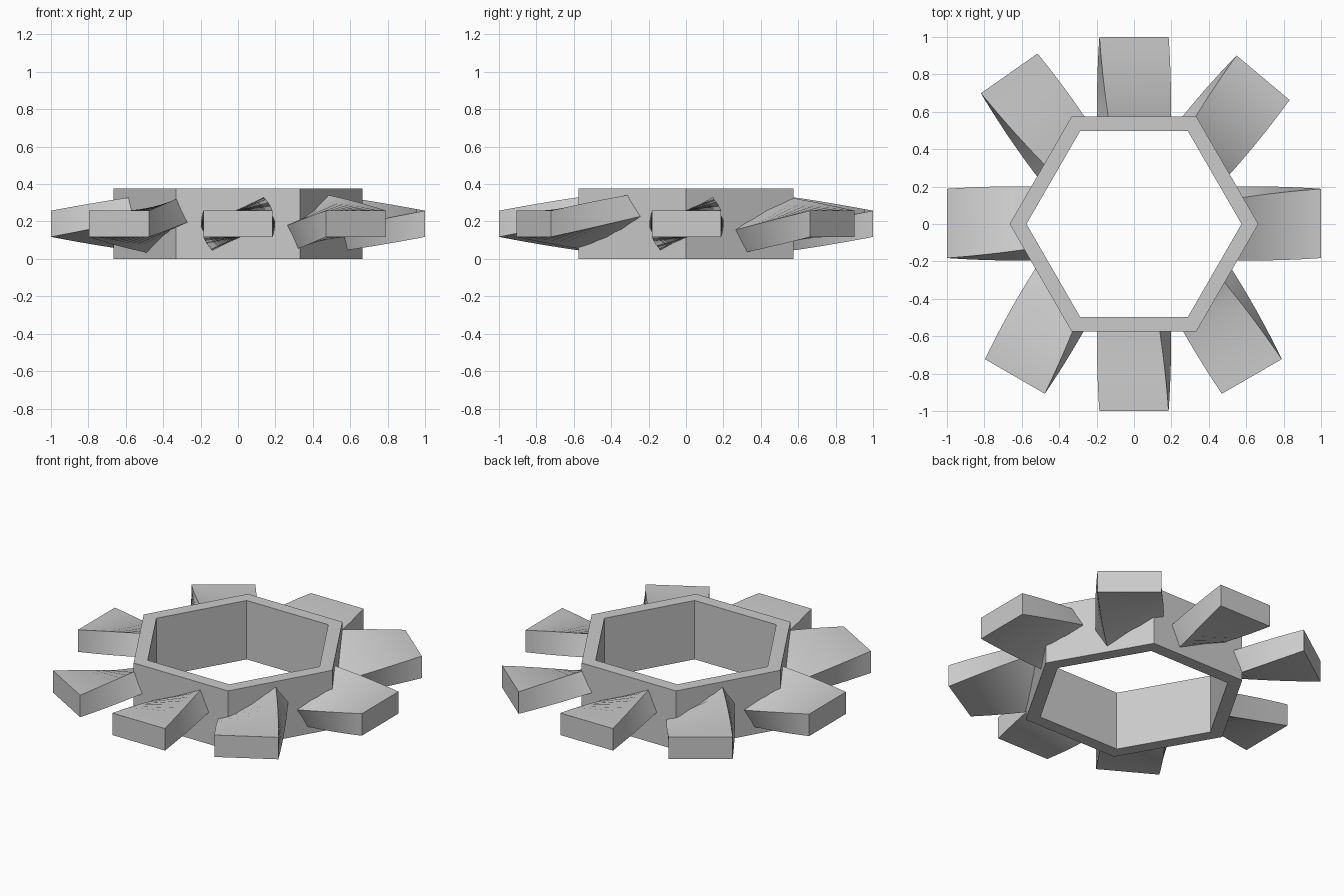
import bpy, bmesh
from math import radians, cos, sin, pi
from mathutils import Vector, Matrix

cube = bpy.data.objects.get("Cube")
if cube:
    bpy.data.objects.remove(cube, do_unlink=True)

HEIGHT = 0.375
MID = HEIGHT / 2
OUTER, INNER = 0.665, 0.575

grey = bpy.data.materials.new("plain grey")
grey.use_nodes = True
colour = (0.6, 0.6, 0.6, 1)
grey.diffuse_color = colour
grey.node_tree.nodes["Principled BSDF"].inputs["Base Color"].default_value = colour


def make_object(name, bm):
    bmesh.ops.recalc_face_normals(bm, faces=bm.faces)
    mesh = bpy.data.meshes.new(name)
    bm.to_mesh(mesh)
    bm.free()
    mesh.materials.append(grey)
    obj = bpy.data.objects.new(name, mesh)
    bpy.context.collection.objects.link(obj)
    return obj


def hexagon(bm, radius, z):
    return [bm.verts.new((radius * cos(i * pi / 3), radius * sin(i * pi / 3), z))
            for i in range(6)]


def bridge(bm, a, b):
    n = len(a)
    for i in range(n):
        j = (i + 1) % n
        bm.faces.new((a[i], a[j], b[j], b[i]))


# Hexagonal ring with an open centre
bm = bmesh.new()
loops = [hexagon(bm, r, z) for r, z in
         ((OUTER, 0), (OUTER, HEIGHT), (INNER, HEIGHT), (INNER, 0))]
for k in range(4):
    bridge(bm, loops[k], loops[(k + 1) % 4])
make_object("hex_ring", bm)

# Helper that trims the blade roots inside the ring wall
bm = bmesh.new()
low, high = hexagon(bm, 0.62, -1), hexagon(bm, 0.62, 1)
bridge(bm, low, high)
bm.faces.new(low)
bm.faces.new(high)
cutter = make_object("root_cutter", bm)
cutter.hide_render = True


def blade(name, tip, angle, length=0.62, half_w=0.185, half_h=0.07, steps=14):
    """Flat bar, level at the tip and twisting steadily towards the root."""
    out = Vector((cos(radians(angle)), sin(radians(angle)), 0))
    side = Vector((-out.y, out.x, 0))
    up = Vector((0, 0, 1))
    bm = bmesh.new()
    rings = []
    for k in range(steps + 1):
        depth = length * k / steps
        turn = Matrix.Rotation(radians(59 * depth), 2)
        ring = []
        for sx, sz in ((-1, -1), (1, -1), (1, 1), (-1, 1)):
            p = turn @ Vector((sx * half_w, sz * half_h))
            ring.append(bm.verts.new(
                Vector((*tip, MID)) - out * depth + side * p.x + up * p.y))
        rings.append(ring)
    for a, b in zip(rings, rings[1:]):
        bridge(bm, a, b)
    bm.faces.new(rings[0])
    bm.faces.new(rings[-1])
    obj = make_object(name, bm)
    cut = obj.modifiers.new("trim", 'BOOLEAN')
    cut.operation = 'DIFFERENCE'
    cut.solver = 'EXACT'
    cut.object = cutter
    bpy.ops.object.select_all(action='DESELECT')
    obj.select_set(True)
    bpy.context.view_layer.objects.active = obj
    bpy.ops.object.modifier_apply(modifier=cut.name)
    bpy.ops.object.shade_smooth_by_angle(angle=radians(30))


# Eight blades around the ring: tip centre and pointing direction
for name, tip, angle in (
        ("left_blade", (1, 0.003), 0),
        ("back_left_blade", (0.69, 0.782), 50),
        ("back_blade", (0, 1), 90),
        ("back_right_blade", (-0.667, 0.805), 125),
        ("right_blade", (-1, 0.003), 180),
        ("front_right_blade", (-0.637, -0.815), 240),
        ("front_blade", (0, -1), 270),
        ("front_left_blade", (0.63, -0.815), 300)):
    blade(name, tip, angle)

bpy.data.objects.remove(cutter, do_unlink=True)
